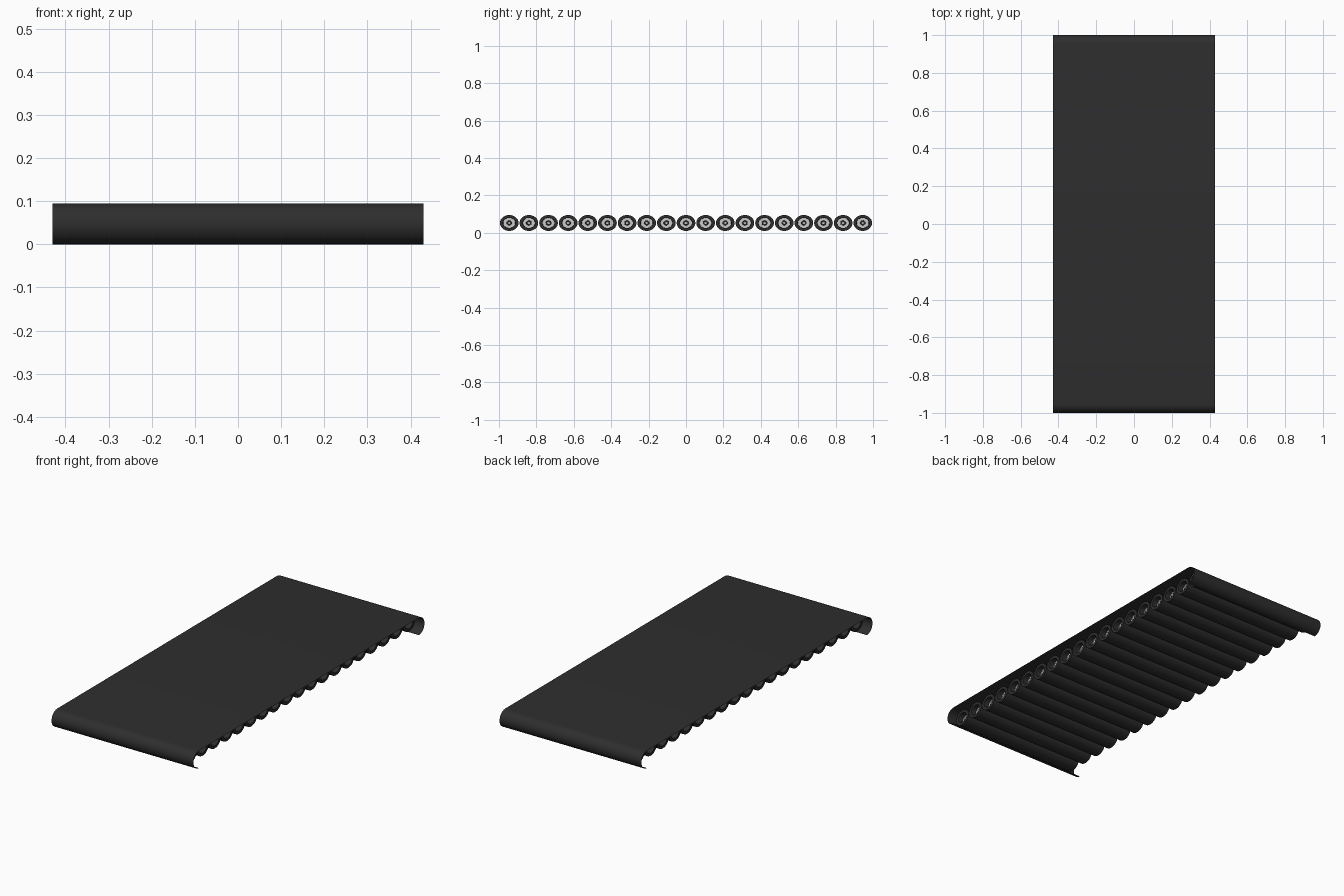
import bpy, bmesh, math

if "Cube" in bpy.data.objects:
    bpy.data.objects.remove(bpy.data.objects["Cube"])


def material(name, value):
    m = bpy.data.materials.new(name)
    m.diffuse_color = (value, value, value, 1)
    m.use_nodes = True
    m.node_tree.nodes["Principled BSDF"].inputs["Base Color"].default_value = m.diffuse_color
    return m


rubber = material("dark rubber", 0.027)
metal = material("light grey metal", 0.6)

HALF_W, HALF_L, TOP = 0.43, 1.0, 0.095


def finish(bm, name, mats):
    mesh = bpy.data.meshes.new(name)
    bm.to_mesh(mesh)
    bm.free()
    for m in mats:
        mesh.materials.append(m)
    ob = bpy.data.objects.new(name, mesh)
    bpy.context.collection.objects.link(ob)
    bpy.ops.object.select_all(action='DESELECT')
    ob.select_set(True)
    bpy.context.view_layer.objects.active = ob
    bpy.ops.object.shade_smooth_by_angle(angle=math.radians(35))
    return ob


# Belt: a thin sheet curling round and under at both ends
r = TOP / 2
steps = 14
front = [(-HALF_L + r - r * math.sin(math.pi * i / steps),
          r - r * math.cos(math.pi * i / steps)) for i in range(steps + 1)]
path = front + [(-y, z) for y, z in reversed(front)]
bm = bmesh.new()
rows = [[bm.verts.new((x, y, z)) for x in (-HALF_W, HALF_W)] for y, z in path]
for a, b in zip(rows, rows[1:]):
    bm.faces.new((a[0], a[1], b[1], b[0]))
bm.normal_update()
top_face = max(bm.faces, key=lambda f: f.calc_area())
if top_face.normal.z < 0:
    bmesh.ops.reverse_faces(bm, faces=bm.faces[:])
finish(bm, "belt", [rubber])

# Roller: turned profile of (x, radius, material of the band leading outward),
# running from the rim into the recessed bearing and its axle
END = 0.375
RY, RZ, ZC, SEG = 0.05, 0.0425, 0.0525, 32
profile = [(END, 1.0, 0), (END, 0.66, 0), (END - 0.03, 0.64, 1),
           (END - 0.03, 0.30, 0), (END - 0.022, 0.28, 0),
           (END - 0.022, 0.16, 1), (END - 0.018, 0.14, 1)]


def roller(name, yc):
    bm = bmesh.new()

    def ring(x, s):
        return [bm.verts.new((x, yc + RY * s * math.cos(2 * math.pi * k / SEG),
                              ZC + RZ * s * math.sin(2 * math.pi * k / SEG)))
                for k in range(SEG)]

    full = [(-x, s) for x, s, _ in reversed(profile)] + [(x, s) for x, s, _ in profile]
    mats = [m for _, _, m in profile[:-1]]
    bands = mats[::-1] + [0] + mats
    rings = [ring(x, s) for x, s in full]
    for a, b, m in zip(rings, rings[1:], bands):
        for k in range(SEG):
            j = (k + 1) % SEG
            bm.faces.new((a[k], a[j], b[j], b[k])).material_index = m
    for cap in (rings[0], rings[-1]):
        bm.faces.new(cap).material_index = 1
    bmesh.ops.recalc_face_normals(bm, faces=bm.faces[:])
    finish(bm, name, [rubber, metal])


COUNT = 19
for i in range(COUNT):
    roller(f"roller_{i + 1}", -0.945 + 1.89 * i / (COUNT - 1))
